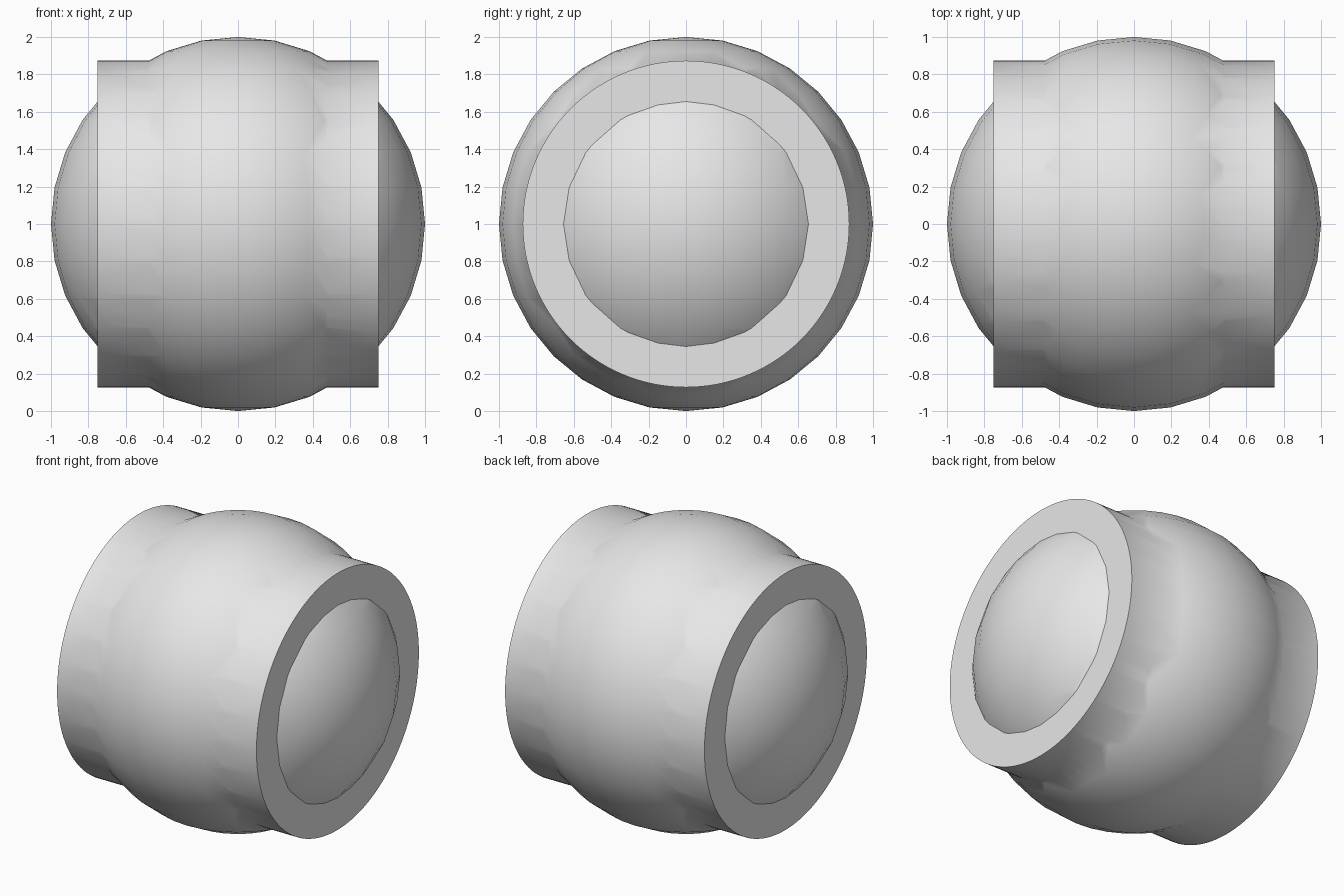
import bpy
import math

cube = bpy.data.objects.get("Cube")
if cube:
    bpy.data.objects.remove(cube, do_unlink=True)

# Single neutral grey
GREY = (0.8, 0.8, 0.8, 1.0)
grey = bpy.data.materials.new("plain grey")
grey.use_nodes = True
grey.diffuse_color = GREY
grey.node_tree.nodes["Principled BSDF"].inputs["Base Color"].default_value = GREY

# Ball that bulges through the sleeve in every direction
bpy.ops.mesh.primitive_uv_sphere_add(segments=32, ring_count=16, radius=1,
                                     location=(0, 0, 1))
ball = bpy.context.object
ball.name = "ball_with_sleeve"
ball.data.materials.append(grey)

# Short wide sleeve lying along x
bpy.ops.mesh.primitive_cylinder_add(vertices=128, radius=0.873, depth=1.5,
                                    location=(0, 0, 1),
                                    rotation=(0, math.pi / 2, 0))
sleeve = bpy.context.object
sleeve.name = "sleeve"
sleeve.data.materials.append(grey)

# Fuse both into one solid
fuse = ball.modifiers.new("fuse", "BOOLEAN")
fuse.operation = "UNION"
fuse.solver = "EXACT"
fuse.object = sleeve
bpy.ops.object.select_all(action="DESELECT")
ball.select_set(True)
bpy.context.view_layer.objects.active = ball
bpy.ops.object.modifier_apply(modifier=fuse.name)
bpy.data.objects.remove(sleeve, do_unlink=True)

# Blend the waist seams, keep the end rims crisp
bpy.ops.object.shade_smooth_by_angle(angle=math.radians(35))
